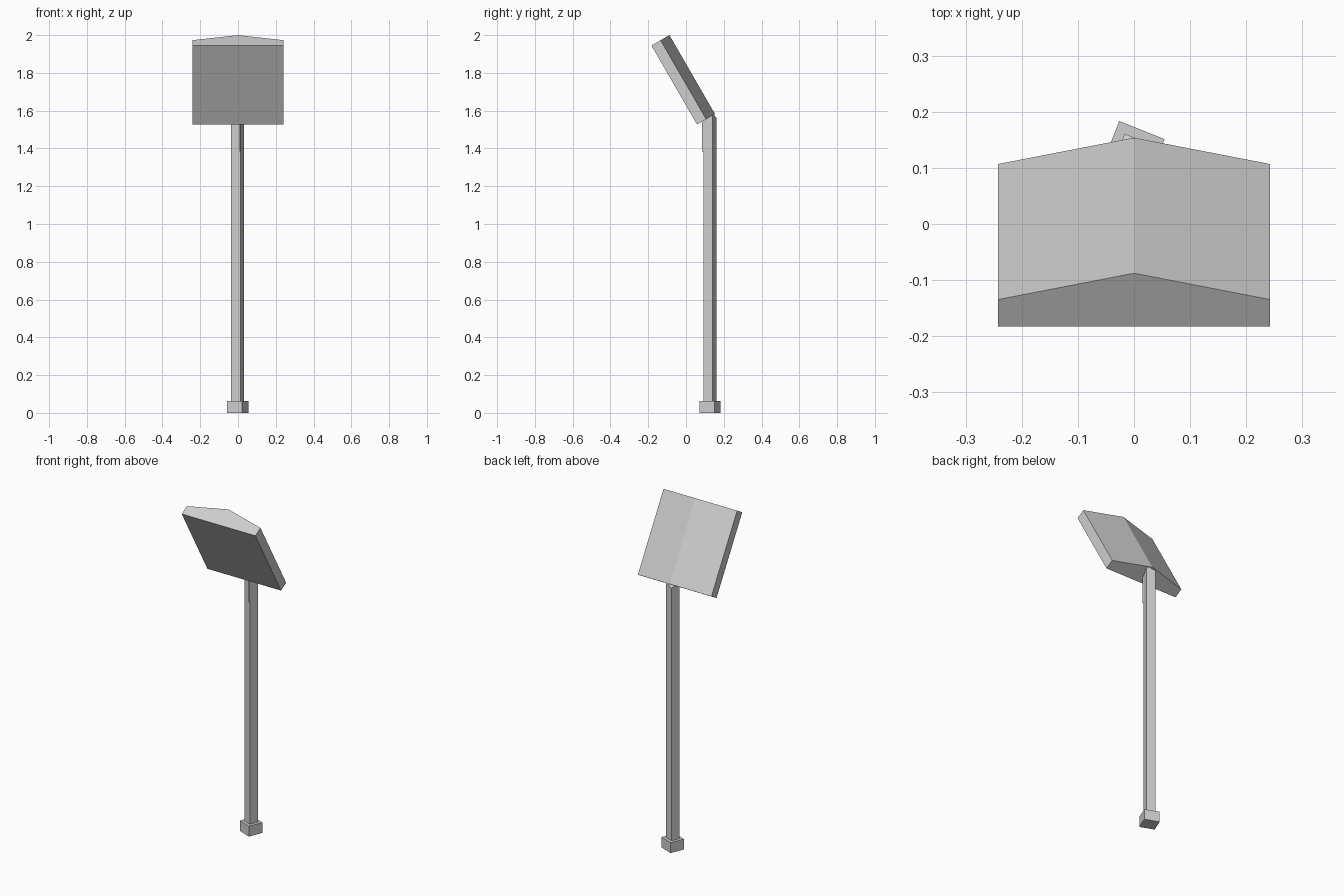
import bpy, bmesh, math
from mathutils import Matrix, Vector

cube = bpy.data.objects.get("Cube")
if cube:
    bpy.data.objects.remove(cube, do_unlink=True)

grey = bpy.data.materials.new("light_grey")
grey.use_nodes = True
grey.diffuse_color = (0.62, 0.62, 0.62, 1)
grey.node_tree.nodes["Principled BSDF"].inputs["Base Color"].default_value = grey.diffuse_color

POST = Vector((-0.002, 0.127, 0))
TWIST = Matrix.Rotation(math.radians(-21.7), 4, 'Z')


def finish(name, bm):
    bmesh.ops.recalc_face_normals(bm, faces=bm.faces)
    mesh = bpy.data.meshes.new(name)
    bm.to_mesh(mesh)
    bm.free()
    mesh.materials.append(grey)
    obj = bpy.data.objects.new(name, mesh)
    bpy.context.collection.objects.link(obj)
    return obj


def block(size, bottom, top, turn=TWIST, offset=(0, 0, 0)):
    """Upright box standing around the post axis."""
    bm = bmesh.new()
    bmesh.ops.create_cube(bm, size=1)
    height = top - bottom
    move = Matrix.Translation(POST + Vector(offset) + Vector((0, 0, bottom + height / 2)))
    scale = Matrix.Diagonal((size[0], size[1], height, 1))
    bmesh.ops.transform(bm, matrix=move @ turn @ scale, verts=bm.verts)
    return bm


# Square foot
finish("base_block", block((0.087, 0.087), 0, 0.062))

# Post, with its rear top corner lowered under the panel
bm = block((0.052, 0.052), 0.062, 1.585)
for v in bm.verts:
    if v.co.z > 1:
        v.co.z = min(1.585, 1.563 + (0.161 - v.co.y) * 1.2)
finish("post", bm)

# Thin bracket fin on the front corner of the post
finish("bracket_fin", block((0.004, 0.012), 1.385, 1.55, Matrix(), (0.013, -0.035, 0)))

# Tilted panel: flat front, ridged back, swept down the slope
along = Vector((0, 0.5, -0.866))
out = Vector((0, 0.866, 0.5))
top_edge = Vector((0, -0.183, 1.945))
profile = [(-0.242, 0), (0.242, 0), (0.242, 0.056), (0, 0.11), (-0.242, 0.056)]
bm = bmesh.new()
rim = bm.faces.new([bm.verts.new(top_edge + Vector((x, 0, 0)) + out * d) for x, d in profile])
swept = bmesh.ops.extrude_face_region(bm, geom=[rim], use_keep_orig=True)
bmesh.ops.translate(bm, vec=along * 0.483,
                    verts=[g for g in swept["geom"] if isinstance(g, bmesh.types.BMVert)])
finish("tilted_panel", bm)
